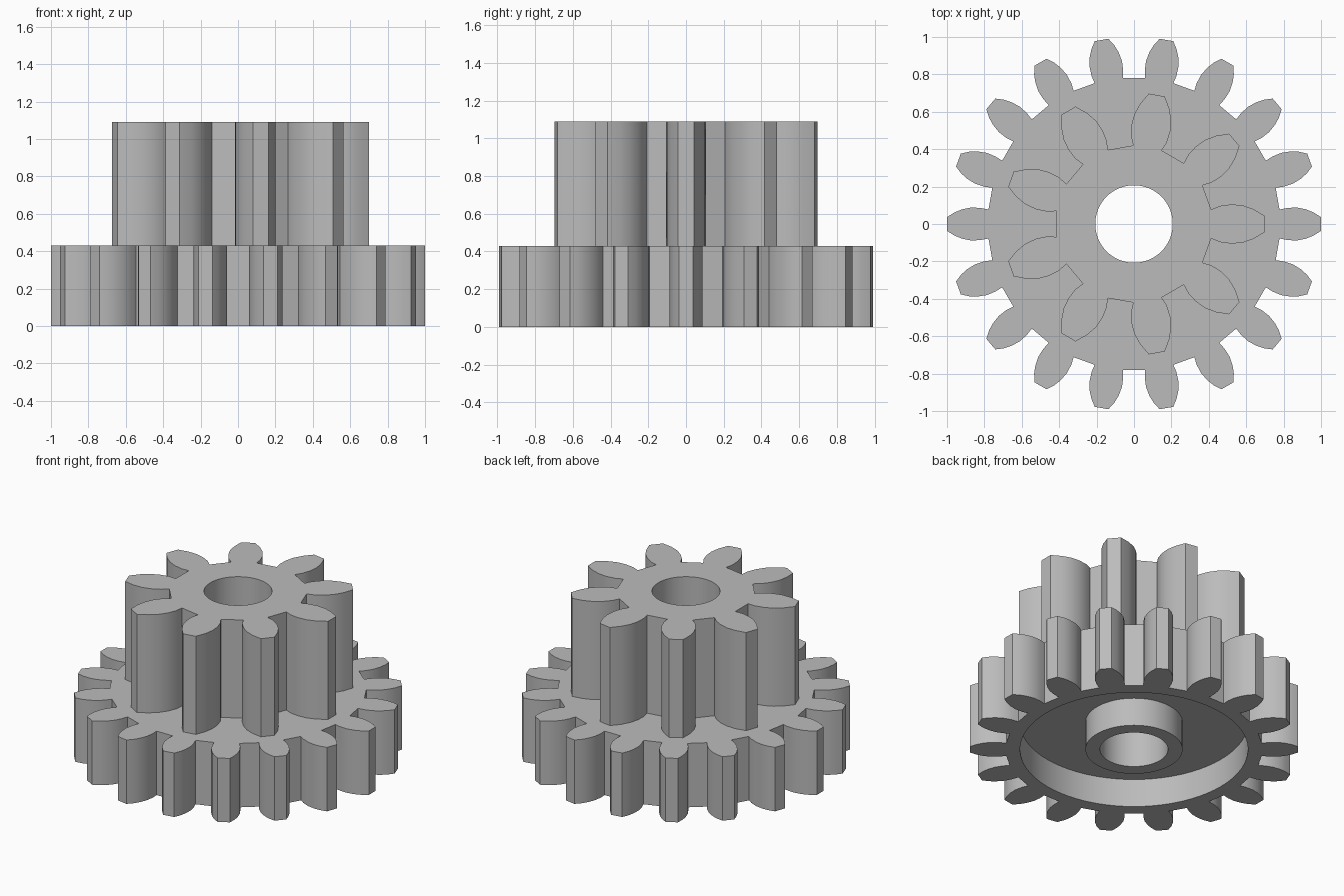
import bpy
import bmesh
from math import cos, sin, pi, radians

default_cube = bpy.data.objects.get("Cube")
if default_cube:
    bpy.data.objects.remove(default_cube, do_unlink=True)

WHEEL_TOP, PINION_TOP, RECESS_TOP = 0.43, 1.09, 0.19
BORE, BOSS, RECESS = 0.207, 0.296, 0.695

# Half tooth outlines: (distance from axis, half width), root to tip
WHEEL_FLANK = [(0.778, 0.077), (0.82, 0.086), (0.87, 0.088),
               (0.92, 0.078), (0.96, 0.062), (0.999, 0.037)]
PINION_FLANK = [(0.413, 0.077), (0.46, 0.097), (0.52, 0.105),
                (0.58, 0.1), (0.64, 0.079), (0.70, 0.043)]


def gear_outline(teeth, flank):
    """Mirror the flank into a tooth and repeat it round the axis."""
    tooth = [(r, -w) for r, w in flank] + [(r, w) for r, w in reversed(flank)]
    outline = []
    for i in range(teeth):
        a = 2 * pi * i / teeth
        outline += [(r * cos(a) - w * sin(a), r * sin(a) + w * cos(a)) for r, w in tooth]
    return outline


def circle(radius, sides=72):
    return [(radius * cos(2 * pi * i / sides), radius * sin(2 * pi * i / sides))
            for i in range(sides)]


bm = bmesh.new()


def loop(points, z):
    verts = [bm.verts.new((x, y, z)) for x, y in points]
    for a, b in zip(verts, verts[1:] + verts[:1]):
        bm.edges.new((a, b))
    return verts


def wall(lower, upper):
    for i in range(len(lower)):
        bm.faces.new((lower[i - 1], lower[i], upper[i], upper[i - 1]))


def flat_ring(outer, inner):
    edges = [bm.edges.get((v[i - 1], v[i])) for v in (outer, inner) for i in range(len(v))]
    bmesh.ops.triangle_fill(bm, edges=edges, use_beauty=True, normal=(0, 0, 1))


wheel = gear_outline(18, WHEEL_FLANK)
pinion = gear_outline(9, PINION_FLANK)

# Boundary loops of the single solid
wheel_low, wheel_high = loop(wheel, 0), loop(wheel, WHEEL_TOP)
pinion_low, pinion_high = loop(pinion, WHEEL_TOP), loop(pinion, PINION_TOP)
recess_low, recess_high = loop(circle(RECESS), 0), loop(circle(RECESS), RECESS_TOP)
boss_low, boss_high = loop(circle(BOSS), 0), loop(circle(BOSS), RECESS_TOP)
bore_low, bore_high = loop(circle(BORE), 0), loop(circle(BORE), PINION_TOP)

# Flat faces: rim, recess ceiling, boss end, wheel shoulder, pinion top
flat_ring(wheel_low, recess_low)
flat_ring(recess_high, boss_high)
flat_ring(boss_low, bore_low)
flat_ring(wheel_high, pinion_low)
flat_ring(pinion_high, bore_high)

# Upright walls
wall(wheel_low, wheel_high)
wall(pinion_low, pinion_high)
wall(recess_low, recess_high)
wall(boss_low, boss_high)
wall(bore_low, bore_high)

bmesh.ops.recalc_face_normals(bm, faces=bm.faces[:])
mesh = bpy.data.meshes.new("compound_gear")
bm.to_mesh(mesh)
bm.free()
gear = bpy.data.objects.new("compound_gear", mesh)
bpy.context.collection.objects.link(gear)

# Plain grey material
grey = bpy.data.materials.new("mid_grey")
grey.use_nodes = True
colour = (0.5, 0.5, 0.5, 1)
grey.diffuse_color = colour
grey.node_tree.nodes["Principled BSDF"].inputs["Base Color"].default_value = colour
mesh.materials.append(grey)

# Smooth curved flanks, crisp edges
bpy.ops.object.select_all(action='DESELECT')
gear.select_set(True)
bpy.context.view_layer.objects.active = gear
bpy.ops.object.shade_smooth_by_angle(angle=radians(30))
